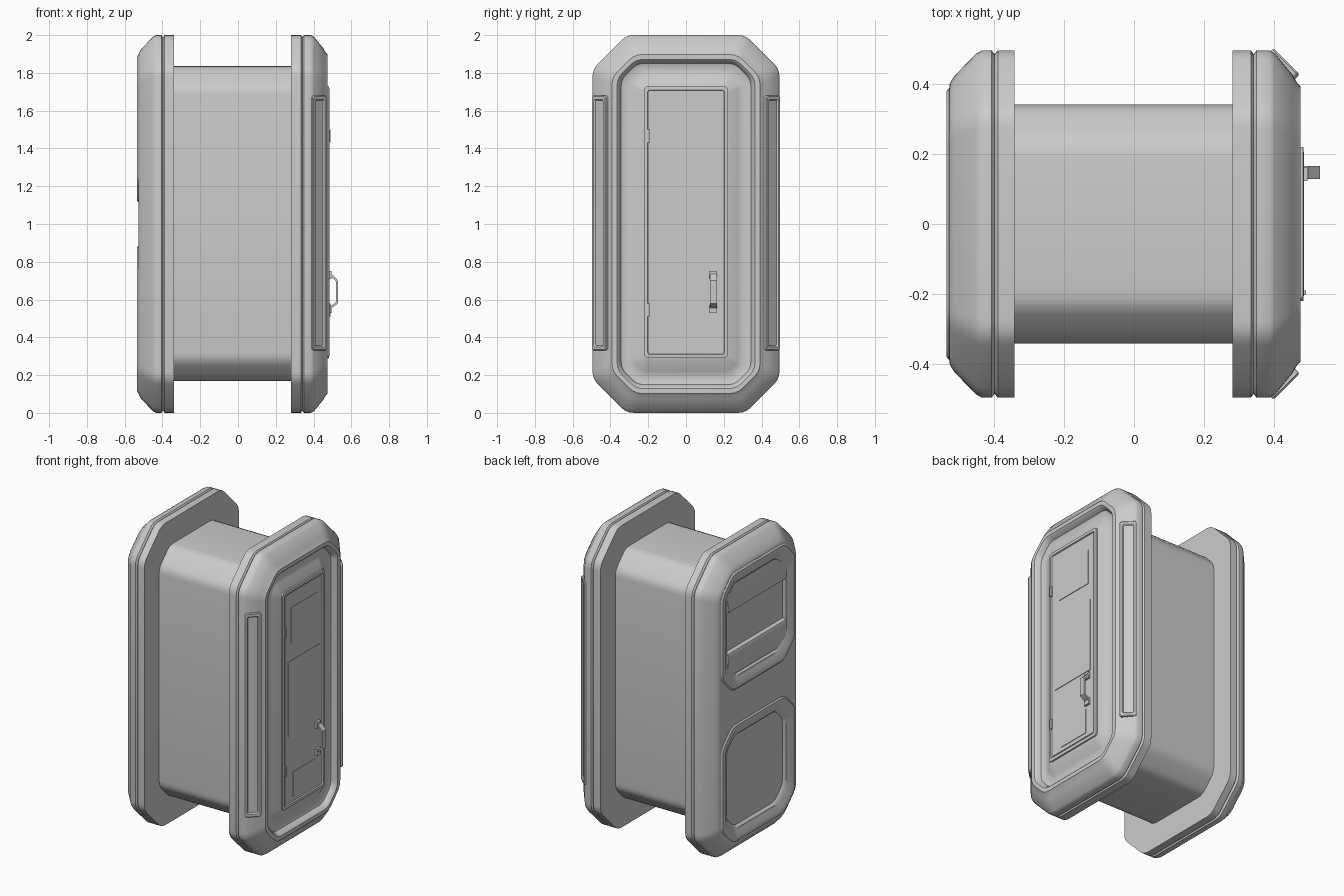
import bpy, bmesh, math
from mathutils import Vector

paint = bpy.data.materials.new("painted_grey")
paint.diffuse_color = (0.6, 0.6, 0.6, 1)


def finish(name, bm):
    bmesh.ops.recalc_face_normals(bm, faces=bm.faces)
    me = bpy.data.meshes.new(name)
    bm.to_mesh(me)
    bm.free()
    me.materials.append(paint)
    ob = bpy.data.objects.new(name, me)
    bpy.context.collection.objects.link(ob)
    return ob


def octagon(hy, hz, c):
    """Chamfered rectangle in y/z with slightly rounded corners."""
    p = [Vector(v) for v in ((hy, -hz + c), (hy, hz - c), (hy - c, hz), (-hy + c, hz),
                             (-hy, hz - c), (-hy, -hz + c), (-hy + c, -hz), (hy - c, -hz))]
    r, out = min(0.04, c * 0.4), []
    for i, v in enumerate(p):
        a = v + (p[i - 1] - v).normalized() * r
        b = v + (p[(i + 1) % 8] - v).normalized() * r
        for t in (0, 1 / 3, 2 / 3, 1):
            out.append(a * (1 - t) ** 2 + v * 2 * t * (1 - t) + b * t * t)
    return out


def loft(name, rings, loc=(0, 0, 0), rot=0):
    """Skin rings of (x, half width, half height, chamfer) into a closed solid."""
    bm = bmesh.new()
    loops = [[bm.verts.new((x, v.x, v.y)) for v in octagon(hy, hz, c)] for x, hy, hz, c in rings]
    n = len(loops[0])
    for a, b in zip(loops, loops[1:]):
        for i in range(n):
            bm.faces.new((a[i], a[(i + 1) % n], b[(i + 1) % n], b[i]))
    bm.faces.new(loops[0])
    bm.faces.new(loops[-1])
    ob = finish(name, bm)
    ob.location, ob.rotation_euler.z = loc, rot
    return ob


def prism(name, profile, y0, y1):
    """Extrude an x/z profile along y."""
    bm = bmesh.new()
    f = bm.faces.new([bm.verts.new((x, y0, z)) for x, z in profile])
    g = bmesh.ops.extrude_face_region(bm, geom=[f])["geom"]
    bmesh.ops.translate(bm, vec=(0, y1 - y0, 0), verts=[v for v in g if isinstance(v, bmesh.types.BMVert)])
    return finish(name, bm)


def box(name, x, y, z):
    return prism(name, [(x[0], z[0]), (x[1], z[0]), (x[1], z[1]), (x[0], z[1])], *y)


# central body
loft("central_body", [(-0.36, 0.34, 0.833, 0.11), (0.30, 0.34, 0.833, 0.11)], (0, 0, 1.003))

# door end cap: grooved rim, sloped shoulder, trench and raised door surround
loft("door_end_cap", [
    (0.28, 0.495, 1.0, 0.18), (0.333, 0.495, 1.0, 0.18), (0.341, 0.484, 0.989, 0.174),
    (0.349, 0.495, 1.0, 0.18), (0.385, 0.495, 1.0, 0.18), (0.402, 0.486, 0.991, 0.175),
    (0.452, 0.425, 0.93, 0.14), (0.465, 0.402, 0.907, 0.125), (0.475, 0.392, 0.897, 0.12),
    (0.475, 0.365, 0.872, 0.10), (0.466, 0.355, 0.862, 0.095), (0.440, 0.343, 0.85, 0.085),
    (0.430, 0.315, 0.82, 0.07), (0.440, 0.275, 0.78, 0.05), (0.472, 0.226, 0.728, 0.02)],
    (0, 0, 1.0))
loft("door_frame", [(0.45, 0.22, 0.72, 0.012), (0.482, 0.22, 0.72, 0.012),
                    (0.484, 0.203, 0.70, 0.008), (0.476, 0.20, 0.697, 0.006)], (0, 0, 1.01))
box("door", (0.46, 0.480), (-0.192, 0.196), (0.32, 1.70))

# thin plates on the door
for n, y, z in (("upper_door_plate", (-0.13, 0.145), (1.37, 1.605)),
                ("middle_door_plate", (-0.163, 0.165), (0.765, 1.255)),
                ("lower_door_plate", (-0.11, 0.122), (0.345, 0.51))):
    box(n, (0.477, 0.484), y, z)

# hinges and handle
for n, z in (("lower_hinge", 0.545), ("upper_hinge", 1.465)):
    box(n, (0.47, 0.490), (-0.203, -0.19), (z - 0.034, z + 0.034))
for n, z in (("lower_handle_mount", 0.55), ("upper_handle_mount", 0.73)):
    box(n, (0.475, 0.495), (0.122, 0.163), (z - 0.022, z + 0.022))
prism("door_handle", [(0.485, 0.735), (0.497, 0.735), (0.53, 0.70), (0.53, 0.58), (0.497, 0.555), (0.485, 0.555),
                      (0.485, 0.566), (0.493, 0.566), (0.52, 0.588), (0.52, 0.694), (0.493, 0.724), (0.485, 0.724)],
      0.128, 0.165)

# long strips on the sloped shoulders
for n, s in (("front_side_strip", -1), ("back_side_strip", 1)):
    loft(n, [(-0.03, 0.053, 0.675, 0.01), (0.006, 0.053, 0.675, 0.01), (0.011, 0.048, 0.67, 0.008),
             (0.011, 0.036, 0.655, 0.006), (0.003, 0.030, 0.648, 0.005)],
         (0.427, s * 0.456, 1.005), s * math.radians(45))

# panel end cap
cap = loft("panel_end_cap", [
    (-0.34, 0.495, 1.0, 0.18), (-0.388, 0.495, 1.0, 0.18), (-0.397, 0.484, 0.989, 0.174),
    (-0.406, 0.495, 1.0, 0.18), (-0.433, 0.495, 1.0, 0.18), (-0.45, 0.486, 0.991, 0.175),
    (-0.512, 0.422, 0.927, 0.14), (-0.524, 0.402, 0.907, 0.125), (-0.526, 0.395, 0.9, 0.12)],
    (0, 0, 1.0))

# two recessed, framed panels let into that cap
for n, z in (("lower_panel", 0.495), ("upper_panel", 1.505)):
    cut = loft(n + "_cutter", [(-0.6, 0.355, 0.36, 0.095), (-0.49, 0.355, 0.36, 0.095)], (0, 0, z))
    cut.hide_render = True
    mod = cap.modifiers.new("recess", "BOOLEAN")
    mod.operation, mod.object, mod.solver = "DIFFERENCE", cut, "EXACT"
    bpy.context.view_layer.objects.active = cap
    bpy.ops.object.modifier_apply(modifier=mod.name)
    bpy.data.objects.remove(cut)
    loft(n, [(-0.485, 0.387, 0.39, 0.115), (-0.527, 0.387, 0.39, 0.115), (-0.535, 0.378, 0.381, 0.11),
             (-0.535, 0.35, 0.353, 0.10), (-0.518, 0.325, 0.328, 0.09), (-0.516, 0.31, 0.313, 0.085),
             (-0.500, 0.295, 0.298, 0.08)], (0, 0, z))

# sloped hood and ledge in the upper panel
prism("panel_hood", [(-0.49, 1.80), (-0.503, 1.80), (-0.528, 1.665), (-0.522, 1.645), (-0.49, 1.645)], -0.305, 0.305)
prism("panel_ledge", [(-0.49, 1.385), (-0.520, 1.37), (-0.528, 1.35), (-0.512, 1.21), (-0.49, 1.21)], -0.305, 0.305)

# smooth shading with sharp edges kept
bpy.ops.object.select_all(action="DESELECT")
for ob in bpy.context.scene.objects:
    ob.select_set(True)
bpy.context.view_layer.objects.active = cap
bpy.ops.object.shade_smooth_by_angle(angle=math.radians(38))
